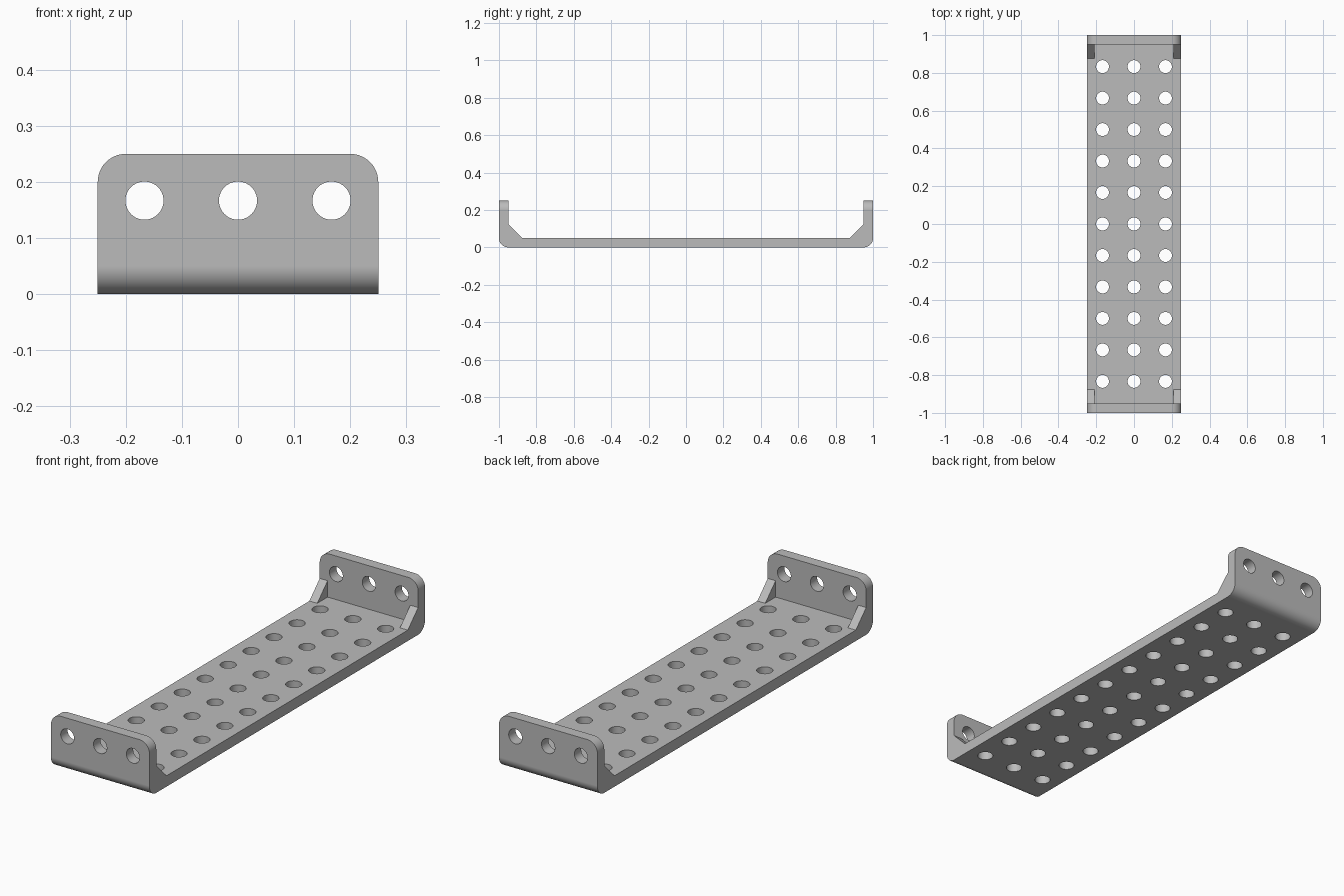
import bpy
import bmesh
from math import pi, radians
from mathutils import Matrix

cube = bpy.data.objects.get("Cube")
if cube:
    bpy.data.objects.remove(cube, do_unlink=True)

W, L, H = 0.25, 1.0, 0.25      # half width, half length, flange height
T, R = 0.05, 0.05              # plate thickness, corner radius
PITCH, HOLE = 1 / 6, 0.034     # hole spacing and radius
GUSSET, GUSSET_W = 0.075, 0.04

grey = bpy.data.materials.new("grey metal")
grey.use_nodes = True
colour = (0.5, 0.5, 0.5, 1)
grey.diffuse_color = colour
grey.node_tree.nodes["Principled BSDF"].inputs["Base Color"].default_value = colour


def make_object(name, bm):
    bmesh.ops.recalc_face_normals(bm, faces=bm.faces)
    mesh = bpy.data.meshes.new(name)
    bm.to_mesh(mesh)
    bm.free()
    mesh.materials.append(grey)
    obj = bpy.data.objects.new(name, mesh)
    bpy.context.collection.objects.link(obj)
    return obj


def add_prism(bm, profile, x0, x1):
    """Extrude a (y, z) profile from x0 to x1."""
    face = bm.faces.new([bm.verts.new((x0, y, z)) for y, z in profile])
    ext = bmesh.ops.extrude_face_region(bm, geom=[face])["geom"]
    verts = [g for g in ext if isinstance(g, bmesh.types.BMVert)]
    bmesh.ops.translate(bm, verts=verts, vec=(x1 - x0, 0, 0))


def apply_boolean(target, tool, operation):
    mod = target.modifiers.new(operation.lower(), "BOOLEAN")
    mod.operation, mod.solver, mod.object = operation, "EXACT", tool
    bpy.context.view_layer.objects.active = target
    bpy.ops.object.modifier_apply(modifier=mod.name)
    bpy.data.objects.remove(tool, do_unlink=True)


# U-shaped plate with rounded lower bends and rounded flange corners
bm = bmesh.new()
half = [(L, 0), (L, H), (L - T, H), (L - T, T)]
add_prism(bm, half + [(-y, z) for y, z in reversed(half)], -W, W)


def is_rounded(edge):
    a, b = (v.co for v in edge.verts)
    bend = abs(a.x - b.x) > W and max(a.z, b.z) < 0.001
    corner = min(a.z, b.z) > H - 0.001 and abs(a.x - b.x) < 0.001
    return bend or corner


bmesh.ops.bevel(bm, geom=[e for e in bm.edges if is_rounded(e)], offset=R,
                segments=12, profile=0.5, affect="EDGES")
bracket = make_object("bracket", bm)

# Triangular gussets in the four inner corners, sunk a little into the plate
bm = bmesh.new()
S = 0.01
y, z = L - T, T
for end in (-1, 1):
    tri = [(y - GUSSET, z), (y - GUSSET, z - S), (y + S, z - S),
           (y + S, z + GUSSET), (y, z + GUSSET)]
    for side in (-1, 1):
        add_prism(bm, [(end * py, pz) for py, pz in tri], side * (W - GUSSET_W), side * W)
apply_boolean(bracket, make_object("gussets", bm), "UNION")

# Round holes: a grid through the floor and a row through both flanges
bm = bmesh.new()


def add_drill(location, depth, rotation):
    bmesh.ops.create_cone(bm, cap_ends=True, segments=40, radius1=HOLE, radius2=HOLE,
                          depth=depth, matrix=Matrix.Translation(location) @ rotation)


for col in (-1, 0, 1):
    for row in range(-5, 6):
        add_drill((col * PITCH, row * PITCH, T / 2), T * 2, Matrix())
    for end in (-1, 1):
        add_drill((col * PITCH, end * (L - T / 2), PITCH), T * 2, Matrix.Rotation(pi / 2, 4, "X"))
apply_boolean(bracket, make_object("drills", bm), "DIFFERENCE")

# Smooth bends and holes, flat plates
bpy.ops.object.select_all(action="DESELECT")
bracket.select_set(True)
bpy.context.view_layer.objects.active = bracket
bpy.ops.object.shade_smooth_by_angle(angle=radians(30))
weighted = bracket.modifiers.new("weighted normals", "WEIGHTED_NORMAL")
weighted.keep_sharp = True
